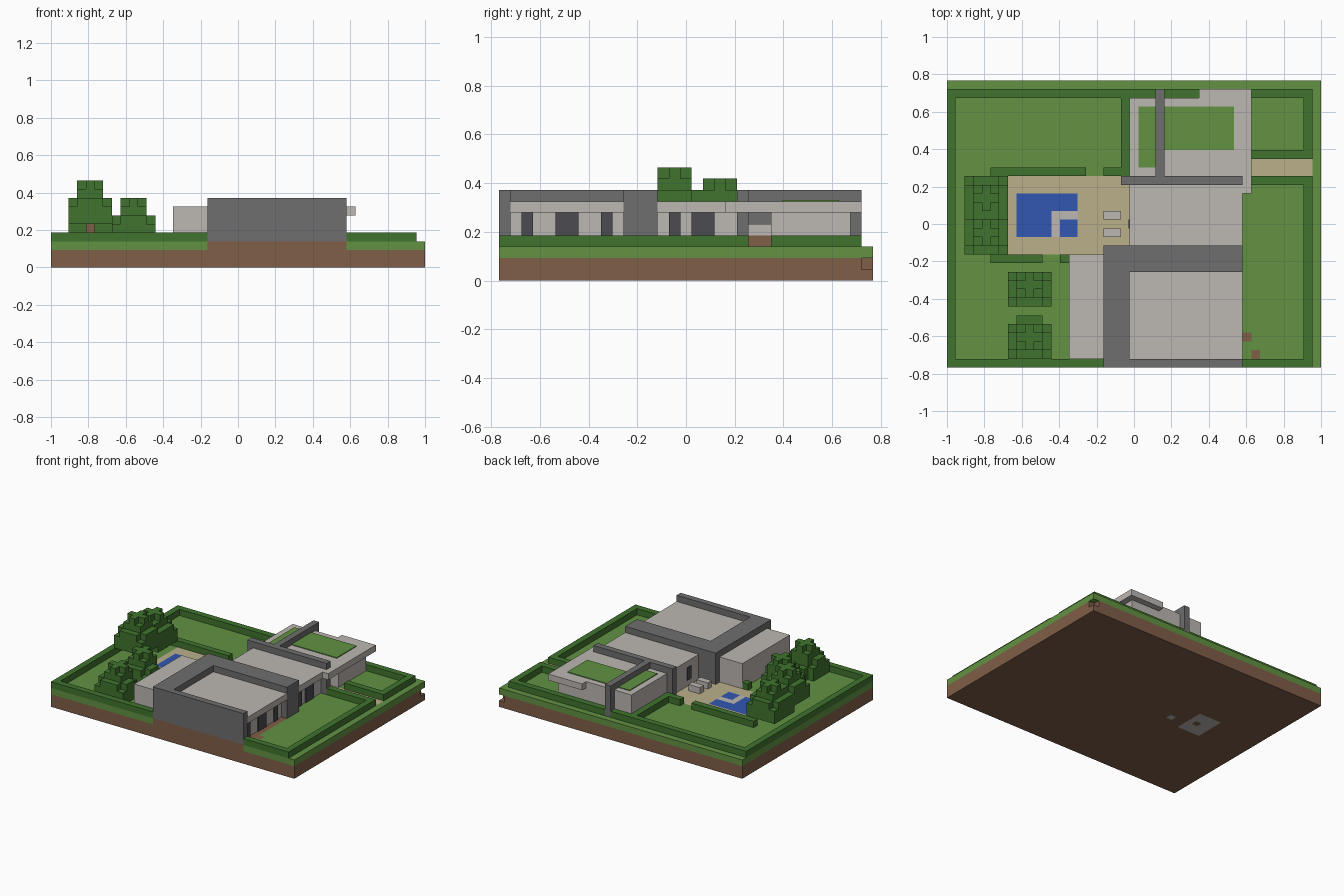
import bpy, bmesh
from mathutils import Matrix, Vector

if "Cube" in bpy.data.objects:
    bpy.data.objects.remove(bpy.data.objects["Cube"], do_unlink=True)

NX, NY = 43, 33          # plot size in blocks
V = 2 / NX               # one block


def material(name, rgb):
    lin = [((c / 255 + 0.055) / 1.055) ** 2.4 for c in rgb]
    m = bpy.data.materials.new(name)
    m.use_nodes = True
    m.diffuse_color = (*lin, 1)
    m.node_tree.nodes["Principled BSDF"].inputs["Base Color"].default_value = (*lin, 1)
    return m


grass = material("grass green", (98, 146, 66))
leaf = material("hedge green", (64, 116, 46))
soil = material("soil brown", (128, 94, 72))
stone = material("pale stone", (188, 183, 178))
dark = material("dark grey", (110, 110, 110))
sand = material("sand", (187, 176, 138))
water = material("pool blue", (50, 86, 178))
glass = material("window charcoal", (76, 75, 80))


def pos(i, j, k):
    return Vector(((i - NX / 2) * V, (j - NY / 2) * V, k * V))


def make_object(name, bm, mats):
    me = bpy.data.meshes.new(name)
    bm.to_mesh(me)
    bm.free()
    for m in mats:
        me.materials.append(m)
    ob = bpy.data.objects.new(name, me)
    bpy.context.collection.objects.link(ob)
    return ob


def blocks(name, mat, boxes):
    """Boxes given in block units as (i0, i1, j0, j1, k0, k1)."""
    bm = bmesh.new()
    for i0, i1, j0, j1, k0, k1 in boxes:
        lo, hi = pos(i0, j0, k0), pos(i1, j1, k1)
        bmesh.ops.create_cube(bm, size=1, matrix=Matrix.Translation((lo + hi) / 2)
                              @ Matrix.Diagonal((*(hi - lo), 1)))
    return make_object(name, bm, [mat])


def painted_slab(name, k, mats, patches):
    """One-block-thick layer; later patches (material, i0, i1, j0, j1) win."""
    bm = bmesh.new()
    bmesh.ops.create_grid(bm, x_segments=NX, y_segments=NY, size=1, matrix=Matrix.Translation(
        (0, 0, k * V)) @ Matrix.Diagonal((NX * V / 2, NY * V / 2, 1, 1)))
    for f in bm.faces:
        c = f.calc_center_median()
        i, j = c.x / V + NX / 2, c.y / V + NY / 2
        for mat, i0, i1, j0, j1 in patches:
            if i0 < i < i1 and j0 < j < j1:
                f.material_index = mats.index(mat)
    ob = make_object(name, bm, mats)
    mod = ob.modifiers.new("thickness", "SOLIDIFY")
    mod.thickness, mod.offset = V, 1


# Ground: pool floor shows through the underside, one corner block is missing
painted_slab("lower_soil", 0, [soil, stone], [
    (stone, 8, 12, 15, 20), (soil, 10, 11, 17, 18), (stone, 14, 15, 16, 17)])
blocks("upper_soil", soil, [(0, NX, 0, NY - 1, 1, 2), (0, NX - 1, NY - 1, NY, 1, 2)])
painted_slab("garden_ground", 2, [grass, soil, sand, water, stone], [
    (soil, 18, 34, 0, 14),
    (soil, 34, 35, 3, 4), (soil, 35, 36, 1, 2),      # bare spots
    (sand, 7, 21, 13, 22), (sand, 30, 42, 22, 24),   # patio, path
    (water, 8, 15, 15, 20),                          # pool
    (stone, 12, 15, 17, 18), (stone, 12, 13, 15, 18)])

# Hedges
blocks("hedges", leaf, [(*h, 3, 4) for h in (
    (0, 1, 0, 32), (1, 18, 0, 1), (34, 42, 0, 1), (41, 42, 1, 22),
    (34, 41, 21, 22), (35, 42, 24, 25), (41, 42, 25, 32),
    (1, 24, 31, 32), (25, 41, 31, 32), (20, 21, 22, 31), (18, 20, 22, 23),
    (5, 16, 22, 23), (5, 11, 12, 13), (13, 14, 12, 13))])

# House walls
blocks("west_wing", stone, [(14, 18, 1, 13, 3, 7)])
blocks("front_hall_walls", stone, [(21, 33, 1, 11, 3, 6)])
blocks("middle_hall_walls", stone, [(21, 33, 14, 21, 3, 6)])
blocks("back_room_walls", stone, [(21, 24, 22, 31, 3, 6), (25, 34, 24, 31, 3, 6)])

# Roofs
blocks("front_roof", stone, [(21, 34, 1, 11, 6, 7)])
blocks("middle_roof", stone, [(21, 34, 14, 21, 6, 7)])
blocks("back_roof", stone, [(21, 34, 22, 31, 6, 7), (29, 34, 31, 32, 6, 7),
                            (34, 35, 20, 32, 6, 7)])
blocks("roof_lawn", grass, [(22, 24, 23, 30, 7, 7.12), (25, 33, 25, 30, 7, 7.12)])

# Dark framing walls and fins
blocks("front_wall", dark, [(18, 34, 0, 1, 3, 8)])
blocks("west_wall", dark, [(18, 21, 1, 11, 3, 8)])
blocks("cross_wall", dark, [(18, 34, 11, 14, 3, 8)])
blocks("back_cross_fin", dark, [(20, 34, 21, 22, 3, 8)])
blocks("back_long_fin", dark, [(24, 25, 22, 32, 3, 8)])

# Windows on the east side and a small one facing the patio
east_windows = ((2, 3), (5, 7), (9, 10), (15, 16), (17, 19))
blocks("east_windows", glass, [(33, 33.15, a, b, 3, 6) for a, b in east_windows])
blocks("patio_window", glass, [(20.85, 21, 16, 17, 4, 6)])

# Entrance steps and patio loungers
blocks("entrance_base", soil, [(25, 30, 22, 24, 3, 4)])
blocks("entrance_step", stone, [(25, 30, 22, 24, 4, 5)])
blocks("loungers", stone, [(18, 20, j, j + 1, 3, 4) for j in (15, 17)])


def disc(ci, cj, r, k0, k1, cut=0):
    """Square leaf layer around a block, optionally with its corners cut."""
    a, b = ci - r, ci + r + 1
    c, d = cj - r, cj + r + 1
    if not cut:
        return [(a, b, c, d, k0, k1)]
    return [(a + cut, b - cut, c, d, k0, k1), (a, b, c + cut, d - cut, k0, k1)]


# Trees beside the patio
for name, cj, k in (("tall_tree", 15, 5), ("short_tree", 19, 4)):
    crown = (disc(4, cj, 2, k, k + 2) + disc(4, cj, 2, k + 2, k + 3, 1)
             + disc(4, cj, 1, k + 3, k + 4) + disc(4, cj, 1, k + 4, k + 5, 1))
    blocks(name + "_crown", leaf, crown)
    blocks(name + "_trunk", soil, [(4, 5, cj, cj + 1, 3, k)])

# Bushes near the front
for name, j in (("front_bush", 1), ("rear_bush", 7)):
    parts = [(7, 12, j, j + 4, 3, 5), (8, 11, j, j + 4, 5, 6), (7, 12, j + 1, j + 3, 5, 6)]
    parts += disc(9, j + 2, 1, 6, 7) + disc(9, j + 2, 1, 7, 8, 1)
    if name == "front_bush":
        parts.append((8, 11, j + 4, j + 5, 3, 5))
    blocks(name, leaf, parts)
